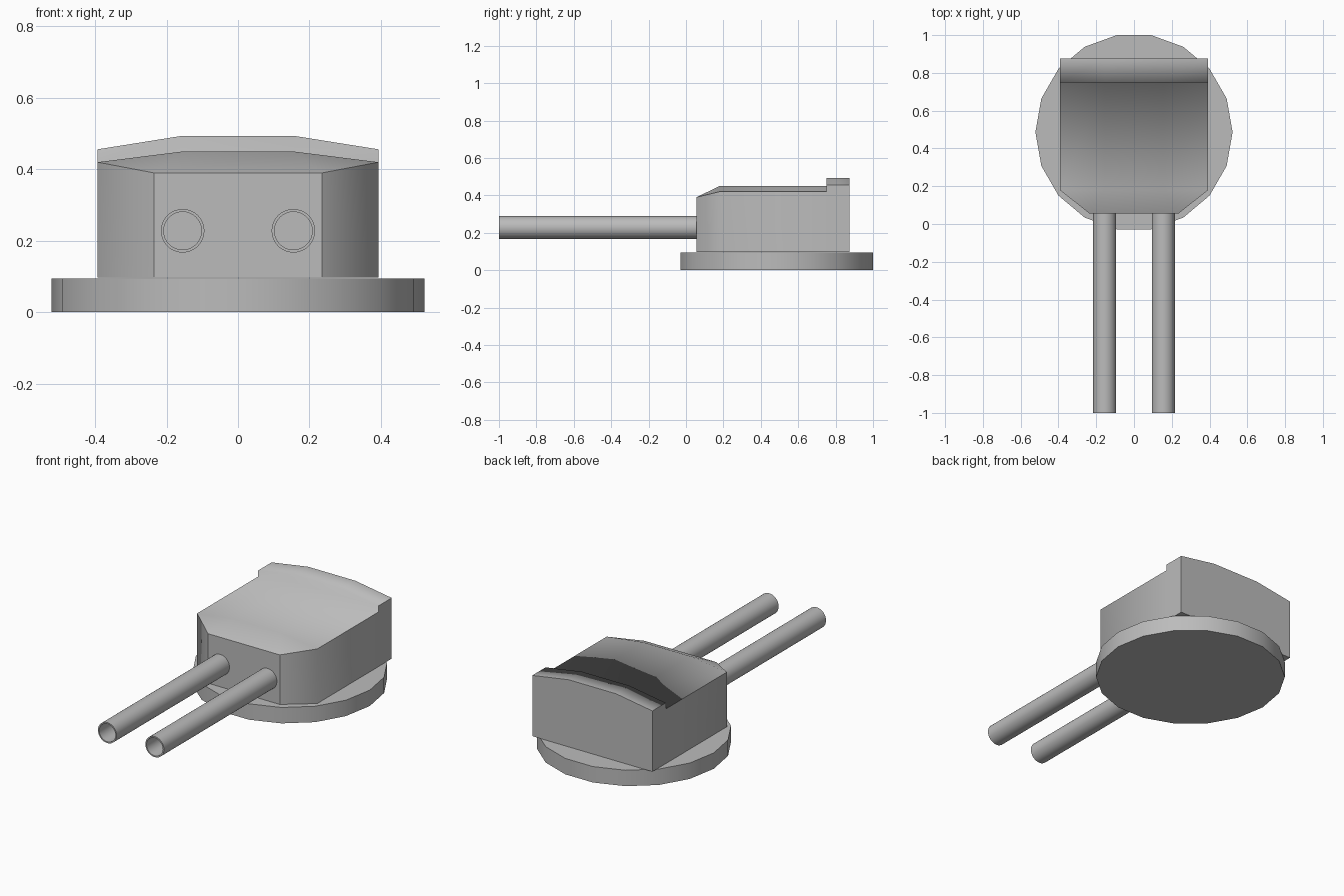
import bpy, bmesh, math
from mathutils import Matrix, Vector

cube = bpy.data.objects.get("Cube")
if cube:
    bpy.data.objects.remove(cube, do_unlink=True)

grey = bpy.data.materials.new("naval grey")
grey.use_nodes = True
COLOUR = (0.5, 0.5, 0.5, 1)
grey.diffuse_color = COLOUR
grey.node_tree.nodes["Principled BSDF"].inputs["Base Color"].default_value = COLOUR


def finish(name, bm):
    bmesh.ops.recalc_face_normals(bm, faces=bm.faces)
    mesh = bpy.data.meshes.new(name)
    bm.to_mesh(mesh)
    bm.free()
    mesh.materials.append(grey)
    obj = bpy.data.objects.new(name, mesh)
    bpy.context.collection.objects.link(obj)
    return obj


def smooth(obj):
    bpy.ops.object.select_all(action='DESELECT')
    obj.select_set(True)
    bpy.context.view_layer.objects.active = obj
    bpy.ops.object.shade_smooth_by_angle(angle=math.radians(35))


# Round base plate, 18 sides with a flat edge to the front
SIDES, RADIUS, HEIGHT, CENTRE_Y = 18, 0.522, 0.094, 0.486
bm = bmesh.new()
ring = [bm.verts.new((RADIUS * math.cos(a), CENTRE_Y + RADIUS * math.sin(a), 0))
        for a in (math.tau * i / SIDES for i in range(SIDES))]
disc = bm.faces.new(ring)
top = bmesh.ops.extrude_face_region(bm, geom=[disc], use_keep_orig=True)
bmesh.ops.translate(bm, vec=(0, 0, HEIGHT),
                    verts=[g for g in top["geom"] if isinstance(g, bmesh.types.BMVert)])
smooth(finish("base_plate", bm))

# Turret house: stations of (y, outer x, inner x, outer z, inner z)
FLOOR = 0.097
stations = [
    (0.055, 0.235, 0.235, 0.39, 0.39),
    (0.18, 0.393, 0.155, 0.42, 0.45),
    (0.75, 0.393, 0.155, 0.42, 0.45),
    (0.75, 0.393, 0.155, 0.456, 0.494),
    (0.875, 0.393, 0.155, 0.456, 0.494),
]
bm = bmesh.new()
loops = []
for y, xo, xi, zo, zi in stations:
    outline = [(-xo, FLOOR), (-xo, zo), (-xi, zi), (xi, zi), (xo, zo), (xo, FLOOR)]
    loops.append([bm.verts.new((x, y, z)) for x, z in outline])
for a, b in zip(loops, loops[1:]):
    riser = a[0].co.y == b[0].co.y
    for i in range(6):
        j = (i + 1) % 6
        if not (riser and i in (0, 4, 5)):
            bm.faces.new((a[i], a[j], b[j], b[i]))
bm.faces.new(loops[0])
bm.faces.new(loops[-1])
bmesh.ops.remove_doubles(bm, verts=bm.verts, dist=0.0005)
bmesh.ops.recalc_face_normals(bm, faces=bm.faces)


def region(face):
    n = face.normal
    if face.calc_center_median().z > 0.4:
        return "roof"
    if abs(n.y) > 0.99:
        return "front" if n.y < 0 else "back"
    return "floor" if n.z < -0.9 else "wall"


# Soft shading inside each region, sharp where regions meet
for f in bm.faces:
    f.smooth = True
for e in bm.edges:
    e.smooth = len({region(f) for f in e.link_faces}) == 1
finish("turret_house", bm)

# Pair of hollow gun barrels
OUTER, INNER, MUZZLE, BREECH = 0.061, 0.053, -1.0, 0.056
for side, x in (("right", -0.155), ("left", 0.155)):
    bm = bmesh.new()
    profile = [Vector((r, y, 0)) for r, y in
               ((OUTER, BREECH), (OUTER, MUZZLE), (INNER, MUZZLE), (INNER, BREECH))]
    verts = [bm.verts.new(p) for p in profile]
    edges = [bm.edges.new((verts[i], verts[(i + 1) % 4])) for i in range(4)]
    bmesh.ops.spin(bm, geom=verts + edges, cent=(0, 0, 0), axis=(0, 1, 0),
                   angle=math.tau, steps=32, use_merge=True)
    bmesh.ops.remove_doubles(bm, verts=bm.verts, dist=0.0005)
    bmesh.ops.transform(bm, matrix=Matrix.Translation((x, 0, 0.228)), verts=bm.verts)
    smooth(finish(side + "_barrel", bm))
